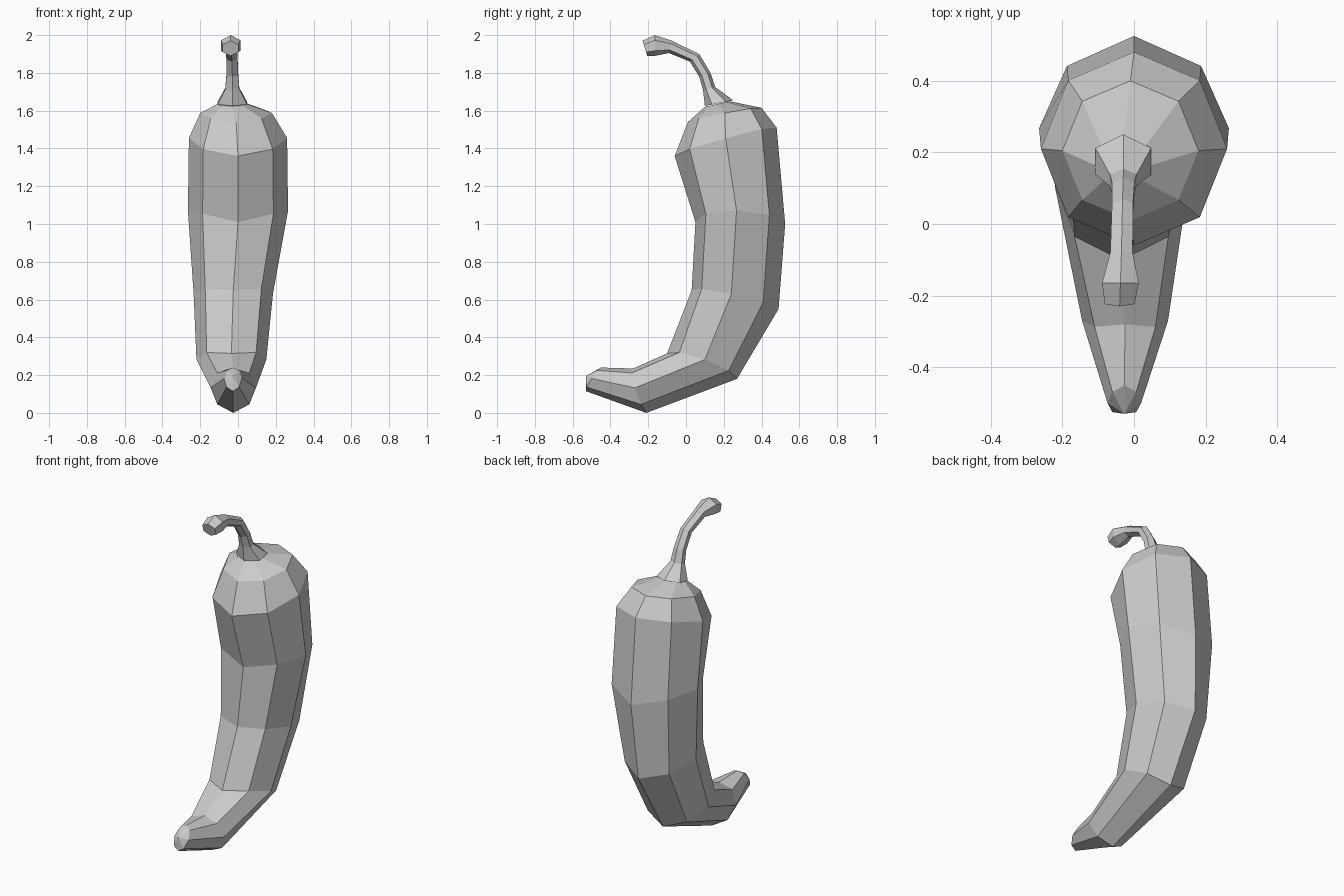
import bpy, bmesh, math

if "Cube" in bpy.data.objects:
    bpy.data.objects.remove(bpy.data.objects["Cube"])


def loft(name, rings, sides, tip_start=None, tip_end=None):
    """Skin rings: (front y, z), (back y, z), half width, centre x, side bulge (y, z)."""
    bm = bmesh.new()
    loops = []
    for (fy, fz), (by, bz), w, cx, (oy, oz) in rings:
        loop = []
        for i in range(sides):
            a = 2 * math.pi * i / sides
            c, s = math.cos(a), math.sin(a)
            k = abs(s)
            loop.append(bm.verts.new((cx + w * s,
                                      (fy + by) / 2 + c * (fy - by) / 2 + oy * k,
                                      (fz + bz) / 2 + c * (fz - bz) / 2 + oz * k)))
        loops.append(loop)
    for a, b in zip(loops, loops[1:]):
        for i in range(sides):
            j = (i + 1) % sides
            bm.faces.new((a[i], a[j], b[j], b[i]))
    for loop, tip in ((loops[0], tip_start), (loops[-1], tip_end)):
        if tip:
            t = bm.verts.new(tip)
            for i in range(sides):
                bm.faces.new((loop[i], loop[(i + 1) % sides], t))
        else:
            bm.faces.new(loop)
    bmesh.ops.recalc_face_normals(bm, faces=bm.faces)
    mesh = bpy.data.meshes.new(name)
    bm.to_mesh(mesh)
    bm.free()
    obj = bpy.data.objects.new(name, mesh)
    bpy.context.collection.objects.link(obj)
    return obj


# Curved pepper body, crown to pointed toe
loft("pepper_body", [
    ((0.10, 1.62), (0.23, 1.65), 0.08, -0.03, (0, 0)),
    ((0.01, 1.54), (0.40, 1.615), 0.19, -0.01, (0, 0.01)),
    ((-0.06, 1.36), (0.48, 1.51), 0.26, 0.0, (0, 0.02)),
    ((0.05, 1.01), (0.525, 1.00), 0.265, 0.0, (-0.02, 0.065)),
    ((0.03, 0.65), (0.49, 0.55), 0.21, -0.025, (-0.02, 0.03)),
    ((-0.10, 0.315), (0.27, 0.18), 0.185, -0.035, (0.015, 0.035)),
    ((-0.28, 0.235), (-0.21, 0.00), 0.12, -0.025, (-0.025, 0.015)),
    ((-0.45, 0.24), (-0.53, 0.115), 0.047, -0.027, (-0.01, 0.005)),
], 8, tip_end=(-0.027, -0.53, 0.195))

# Hooked stem with flared base and knob end
loft("stem", [
    ((0.10, 1.625), (0.25, 1.655), 0.09, -0.03, (0, 0)),
    ((0.09, 1.71), (0.155, 1.725), 0.043, -0.03, (0, 0)),
    ((0.07, 1.78), (0.13, 1.80), 0.036, -0.03, (0, 0)),
    ((0.02, 1.86), (0.07, 1.90), 0.034, -0.032, (0, 0)),
    ((-0.09, 1.905), (-0.075, 1.97), 0.036, -0.035, (0, 0)),
    ((-0.165, 1.89), (-0.165, 2.00), 0.059, -0.038, (0, 0)),
    ((-0.205, 1.89), (-0.23, 1.97), 0.048, -0.04, (0, 0)),
], 6)
